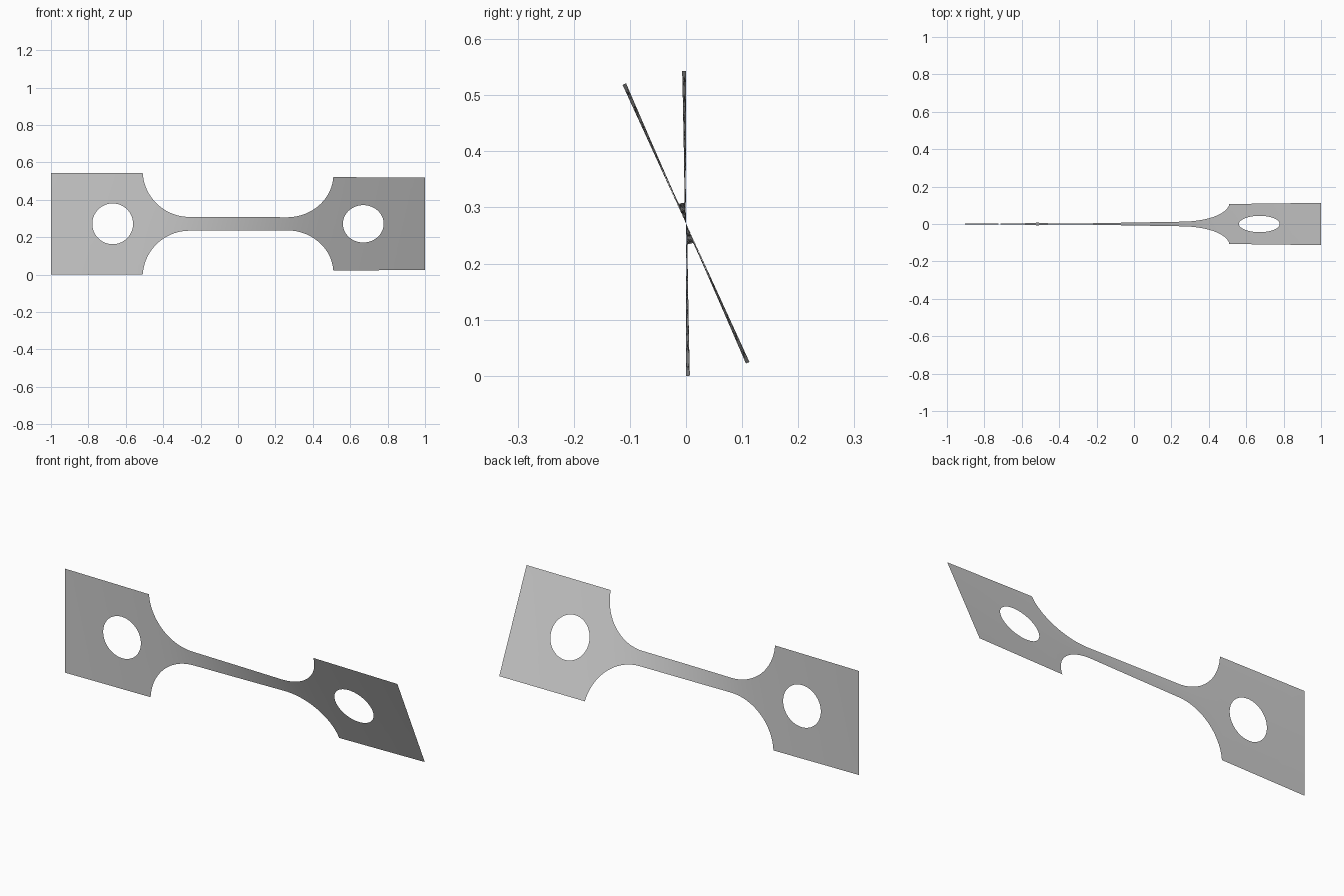
import bpy, bmesh, math

cube = bpy.data.objects.get("Cube")
if cube:
    bpy.data.objects.remove(cube, do_unlink=True)

HALF_H = 0.2715          # half height of the end tabs
NECK_H = 0.037           # half height of the neck
FILLET_R, FILLET_X = 0.25, 0.26
HOLE_X, HOLE_R = 0.67, 0.109
TWIST = math.radians(24.6)
ARC_END = math.acos((NECK_H + FILLET_R - HALF_H) / FILLET_R)
TAB_X = FILLET_X + FILLET_R * math.sin(ARC_END)


def half_height(x):
    u = abs(x) - FILLET_X
    if u <= 0:
        return NECK_H
    if abs(x) >= TAB_X:
        return HALF_H
    return NECK_H + FILLET_R - math.sqrt(FILLET_R ** 2 - u * u)


# Twist accumulates fastest where the strip is narrow
STEPS = 800
angles = [0.0]
for i in range(STEPS):
    angles.append(angles[-1] + half_height(-1 + (i + 0.5) * 2 / STEPS) ** -1.12)


def twisted(x, h):
    t = min(max((x + 1) * STEPS / 2, 0), STEPS - 1e-6)
    i = int(t)
    a = angles[i] + (angles[i + 1] - angles[i]) * (t - i)
    a *= TWIST / angles[-1]
    return (x, -h * math.sin(a), HALF_H + h * math.cos(a))


def add_grid(bm, rows):
    """Join rows of (x, height) points into a sheet facing the front."""
    grid = [[bm.verts.new(twisted(*p)) for p in row] for row in rows]
    for r0, r1 in zip(grid, grid[1:]):
        for k in range(len(r0) - 1):
            f = bm.faces.new((r0[k], r0[k + 1], r1[k + 1], r1[k]))
            f.normal_update()
            if f.normal.y > 0:
                f.normal_flip()


# Steel colour
steel = bpy.data.materials.new("light_grey_steel")
steel.use_nodes = True
colour = (0.6, 0.6, 0.6, 1)
steel.diffuse_color = colour
steel.node_tree.nodes["Principled BSDF"].inputs["Base Color"].default_value = colour

bm = bmesh.new()

# Neck with rounded shoulders
arc = [(FILLET_X + FILLET_R * math.sin(ARC_END * i / 24),
        NECK_H + FILLET_R * (1 - math.cos(ARC_END * i / 24))) for i in range(25)]
middle = [(-FILLET_X + 2 * FILLET_X * i / 24, NECK_H) for i in range(1, 24)]
stations = [(-x, h) for x, h in reversed(arc)] + middle + arc
add_grid(bm, [[(x, h * k / 3) for k in range(-3, 4)] for x, h in stations])

# End tabs: rings running from the round hole out to the rectangle
corners = [math.atan2(s * HALF_H, x - HOLE_X) for x in (TAB_X, 1) for s in (-1, 1)]
turns = sorted([math.tau * (i / 64 - 0.5) for i in range(65)] + corners)


def rim_distance(a):
    c, s = math.cos(a), math.sin(a)
    across = (1 - HOLE_X if c > 0 else HOLE_X - TAB_X) / max(abs(c), 1e-9)
    return min(across, HALF_H / max(abs(s), 1e-9))


for side in (-1, 1):
    rows = []
    for k in range(6):
        row = []
        for a in turns:
            d = HOLE_R + (rim_distance(a) - HOLE_R) * k / 5
            row.append((side * (HOLE_X + d * math.cos(a)), d * math.sin(a)))
        rows.append(row)
    add_grid(bm, rows)

bmesh.ops.remove_doubles(bm, verts=bm.verts, dist=0.0002)
mesh = bpy.data.meshes.new("twisted_test_strip")
bm.to_mesh(mesh)
bm.free()
mesh.materials.append(steel)
strip = bpy.data.objects.new("twisted_test_strip", mesh)
bpy.context.collection.objects.link(strip)

# Smooth shading
bpy.context.view_layer.objects.active = strip
strip.select_set(True)
bpy.ops.object.shade_smooth_by_angle()
